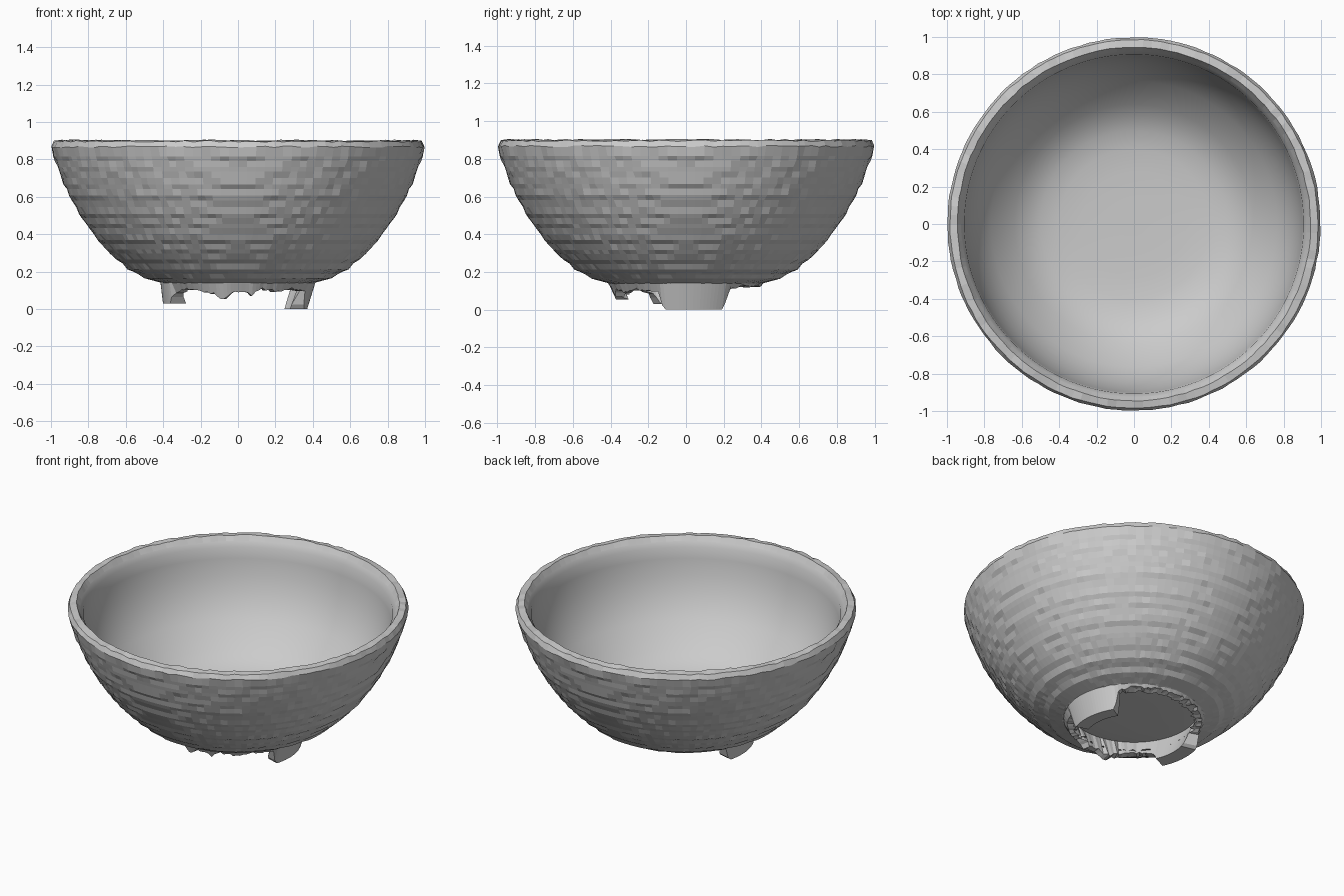
import bpy, bmesh, math, random
from mathutils import Vector

if "Cube" in bpy.data.objects:
    bpy.data.objects.remove(bpy.data.objects["Cube"])

random.seed(4)
SEG = 128


def lerp_table(table, t):
    for (a, va), (b, vb) in zip(table, table[1:]):
        if a <= t <= b:
            return va + (vb - va) * (t - a) / (b - a)
    return table[-1][1]


def subdivide(points, step):
    out = []
    for (r0, z0), (r1, z1) in zip(points, points[1:]):
        n = max(1, round(math.hypot(r1 - r0, z1 - z0) / step))
        out += [(r0 + (r1 - r0) * i / n, z0 + (z1 - z0) * i / n) for i in range(n)]
    return out + [points[-1]]


def stitch(bm, rings, closed=False):
    pairs = list(zip(rings, rings[1:]))
    if closed:
        pairs.append((rings[-1], rings[0]))
    for a, b in pairs:
        for i in range(len(a)):
            j = (i + 1) % len(a)
            bm.faces.new((a[i], a[j], b[j], b[i]))


def finish(bm, name):
    mesh = bpy.data.meshes.new(name)
    bm.to_mesh(mesh)
    bm.free()
    obj = bpy.data.objects.new(name, mesh)
    bpy.context.collection.objects.link(obj)
    return obj


def polar(r, z, i):
    a = 2 * math.pi * i / SEG
    return Vector((r * math.cos(a), r * math.sin(a), z))


def terrace(p, grid=0.05, amount=0.2):
    # pull points part-way to a coarse grid, giving the stepped outer skin
    return Vector([c + (round(c / grid) * grid - c) * amount for c in p])


# Bowl shell: stepped outside, rim, smooth inside with closed floor
outer = [(0.37, 0.125), (0.42, 0.14), (0.50, 0.168), (0.59, 0.215), (0.68, 0.295),
         (0.775, 0.40), (0.85, 0.51), (0.905, 0.61), (0.955, 0.73), (0.985, 0.82)]
rim = [(0.998, 0.865), (0.985, 0.895), (0.945, 0.90)]
inner = [(0.925, 0.87), (0.907, 0.84), (0.90, 0.77), (0.88, 0.67), (0.85, 0.58),
         (0.81, 0.50), (0.765, 0.435), (0.70, 0.363), (0.64, 0.305), (0.58, 0.26),
         (0.50, 0.222), (0.40, 0.203), (0.28, 0.196), (0.14, 0.193), (0.05, 0.193)]
bm = bmesh.new()
rings = []
for k, (r, z) in enumerate(subdivide(outer, 0.035)):
    ring = []
    for i in range(SEG):
        rr = r - random.uniform(0, 0.04) if k == 0 else r
        ring.append(bm.verts.new(terrace(polar(rr, z, i))))
    rings.append(ring)
for r, z in rim:
    rings.append([bm.verts.new(polar(r + random.uniform(-0.003, 0.002),
                                     z + random.uniform(-0.003, 0.006), i))
                  for i in range(SEG)])
n_outer_faces = (len(rings) - 1) * SEG
for r, z in inner:
    rings.append([bm.verts.new(polar(r, z, i)) for i in range(SEG)])
stitch(bm, rings)
bm.faces.new(rings[-1])
bm.faces.ensure_lookup_table()
for f in bm.faces[n_outer_faces + SEG:]:
    f.smooth = True
finish(bm, "bowl")

# Broken foot ring: lower edge height by angle in degrees
edge = [(0, 0.0), (33, 0.0), (35, 0.10), (45, 0.125), (150, 0.125), (160, 0.11),
        (164, 0.03), (206, 0.03), (210, 0.09), (225, 0.11), (240, 0.09),
        (250, 0.085), (257, 0.05), (266, 0.085), (275, 0.10), (281, 0.075),
        (290, 0.11), (305, 0.09), (320, 0.11), (338, 0.10), (341, 0.0), (360, 0.0)]
bm = bmesh.new()
loops = [[], [], [], []]
for i in range(SEG):
    deg = 360 * i / SEG
    low = lerp_table(edge, deg)
    if low > 0.04:
        low += random.uniform(-0.008, 0.008)
    drop = max(0, 0.14 - low) / 0.14
    r_out = 0.41 - (0.01 if 160 < deg < 210 else 0.04) * drop ** 0.5
    r_in = 0.37 - 0.08 * drop
    if low > 0.04:
        r_in += random.uniform(-0.015, 0.015)
    for loop, (r, z) in zip(loops, [(r_in, low), (r_out, low), (0.415, 0.145), (0.38, 0.198)]):
        loop.append(bm.verts.new(polar(r, z, i)))
stitch(bm, loops, closed=True)
bmesh.ops.recalc_face_normals(bm, faces=bm.faces)
finish(bm, "broken_foot_ring")
